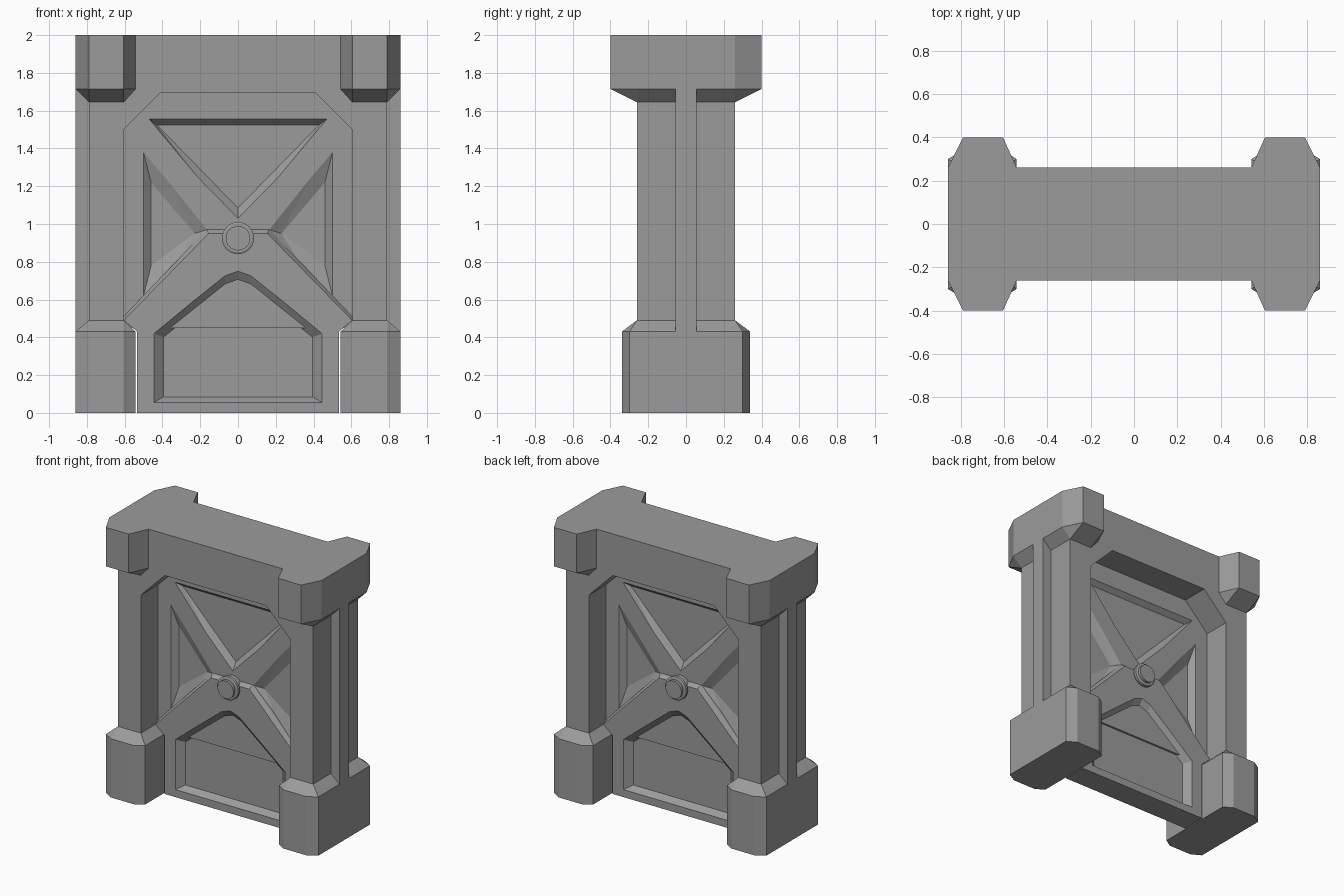
import bpy, bmesh, math
from mathutils import Matrix

if "Cube" in bpy.data.objects:
    bpy.data.objects.remove(bpy.data.objects["Cube"], do_unlink=True)

stone = bpy.data.materials.new("grey stone")
stone.use_nodes = True
GREY = (0.33, 0.33, 0.33, 1)
stone.diffuse_color = GREY
stone.node_tree.nodes["Principled BSDF"].inputs["Base Color"].default_value = GREY


def finish(bm, name):
    bmesh.ops.recalc_face_normals(bm, faces=bm.faces)
    mesh = bpy.data.meshes.new(name)
    bm.to_mesh(mesh)
    bm.free()
    mesh.materials.append(stone)
    ob = bpy.data.objects.new(name, mesh)
    bpy.context.collection.objects.link(ob)
    return ob


def loft(name, rings):
    """Join equal-length rings of points into a capped solid."""
    bm = bmesh.new()
    rows = [[bm.verts.new(p) for p in ring] for ring in rings]
    bm.faces.new(rows[0])
    bm.faces.new(rows[-1])
    for a, b in zip(rows, rows[1:]):
        for i in range(len(a)):
            j = (i + 1) % len(a)
            bm.faces.new((a[i], a[j], b[j], b[i]))
    return finish(bm, name)


def hull(name, points):
    bm = bmesh.new()
    for p in points:
        bm.verts.new(p)
    bmesh.ops.convex_hull(bm, input=bm.verts)
    bmesh.ops.dissolve_limit(bm, angle_limit=0.001, verts=bm.verts, edges=bm.edges)
    return finish(bm, name)


def both(half):
    """Complete an x-symmetric outline from its +x half."""
    return half + [(-x, z) for x, z in reversed(half) if x > 0]


def at_y(outline, y):
    return [(x, y, z) for x, z in outline]


def recess(ob, outer, inner, surface, floor):
    """Cut a sloped-wall pocket into the front and the back."""
    for s in (-1, 1):
        grow = [(2 * o[0] - i[0], 2 * o[1] - i[1]) for o, i in zip(outer, inner)]
        cutter = hull("cutter", at_y(grow, s * (2 * surface - floor)) + at_y(inner, s * floor))
        mod = ob.modifiers.new("pocket", "BOOLEAN")
        mod.operation = "DIFFERENCE"
        mod.solver = "EXACT"
        mod.object = cutter
        bpy.context.view_layer.update()
        graph = bpy.context.evaluated_depsgraph_get()
        mesh = bpy.data.meshes.new_from_object(ob.evaluated_get(graph))
        ob.modifiers.clear()
        ob.data = mesh
        bpy.data.objects.remove(cutter, do_unlink=True)


# Portal frame: two columns, lintel and chamfered opening
frame = both([(0.41, 1.695), (0.605, 1.5), (0.605, 0.4), (0.79, 0.4), (0.79, 1.75),
              (0.79, 2)])
loft("portal_frame", [at_y(frame, -0.26), at_y(frame, 0.26)])


def foot_outline(y_corner, y_face, z):
    return [(x, s * y, z) for s in (-1, 1) for x, y in
            ((0.542, y_corner), (0.605, y_face), (0.79, y_face), (0.86, y_corner))]


def column_outline(z):
    return [(x, y, z) for x in (0.605, 0.79) for y in (-0.26, 0.26)]


def mirrored(points, s):
    return [(s * x, y, z) for x, y, z in points]


# Bases, capitals and outer ribs on each side
for side, s in (("left", 1), ("right", -1)):
    base = foot_outline(0.3, 0.34, 0) + foot_outline(0.3, 0.34, 0.43) + column_outline(0.49)
    hull(side + "_base", mirrored(base, s))
    cap = foot_outline(0.26, 0.4, 2) + foot_outline(0.26, 0.4, 1.715) + column_outline(1.645)
    hull(side + "_capital", mirrored(cap, s))
    rib = [(x, y, z) for x in (0.7, 0.86) for y in (-0.055, 0.055) for z in (0.4, 1.75)]
    hull(side + "_rib", mirrored(rib, s))

# Upper panel with three triangular pockets
UP = 0.06
rect = both([(0.62, 0.45), (0.62, 1.5), (0.42, 1.71)])
upper = loft("upper_panel", [at_y(rect, -UP), at_y(rect, UP)])
recess(upper, [(-0.47, 1.555), (0.47, 1.555), (0, 1.03)],
       [(-0.43, 1.525), (0.43, 1.525), (0, 1.085)], UP, 0.025)
for s in (-1, 1):
    recess(upper, [(s * 0.5, 1.38), (s * 0.5, 0.62), (s * 0.165, 0.97)],
           [(s * 0.46, 1.22), (s * 0.46, 0.78), (s * 0.23, 0.95)], UP, 0.025)

# Raised lower panel with a gabled pocket
LOW = 0.09
face = both([(0.534, 0), (0.534, 0.43), (0.605, 0.49), (0.155, 0.95)])
root = both([(0.534, 0), (0.534, 0.43), (0.605, 0.51), (0.165, 0.972)])
lower = loft("lower_panel", [at_y(face, -LOW), at_y(root, -UP), at_y(root, UP), at_y(face, LOW)])
recess(lower, both([(0.445, 0.055), (0.445, 0.42), (0.07, 0.725), (0, 0.75)]),
       both([(0.395, 0.085), (0.395, 0.4), (0.07, 0.66), (0, 0.685)]), LOW, 0.045)

# Stepped round bosses at the crossing, front and back
steps = [(0.075, 0.04), (0.075, 0.095), (0.085, 0.1), (0.085, 0.12),
         (0.075, 0.125), (0.065, 0.125), (0.065, 0.145)]
for side, s in (("front", -1), ("back", 1)):
    rings = [[(r * math.cos(a), s * y, 0.925 + r * math.sin(a))
              for a in (math.tau * i / 24 for i in range(24))] for r, y in steps]
    loft(side + "_boss", rings)
